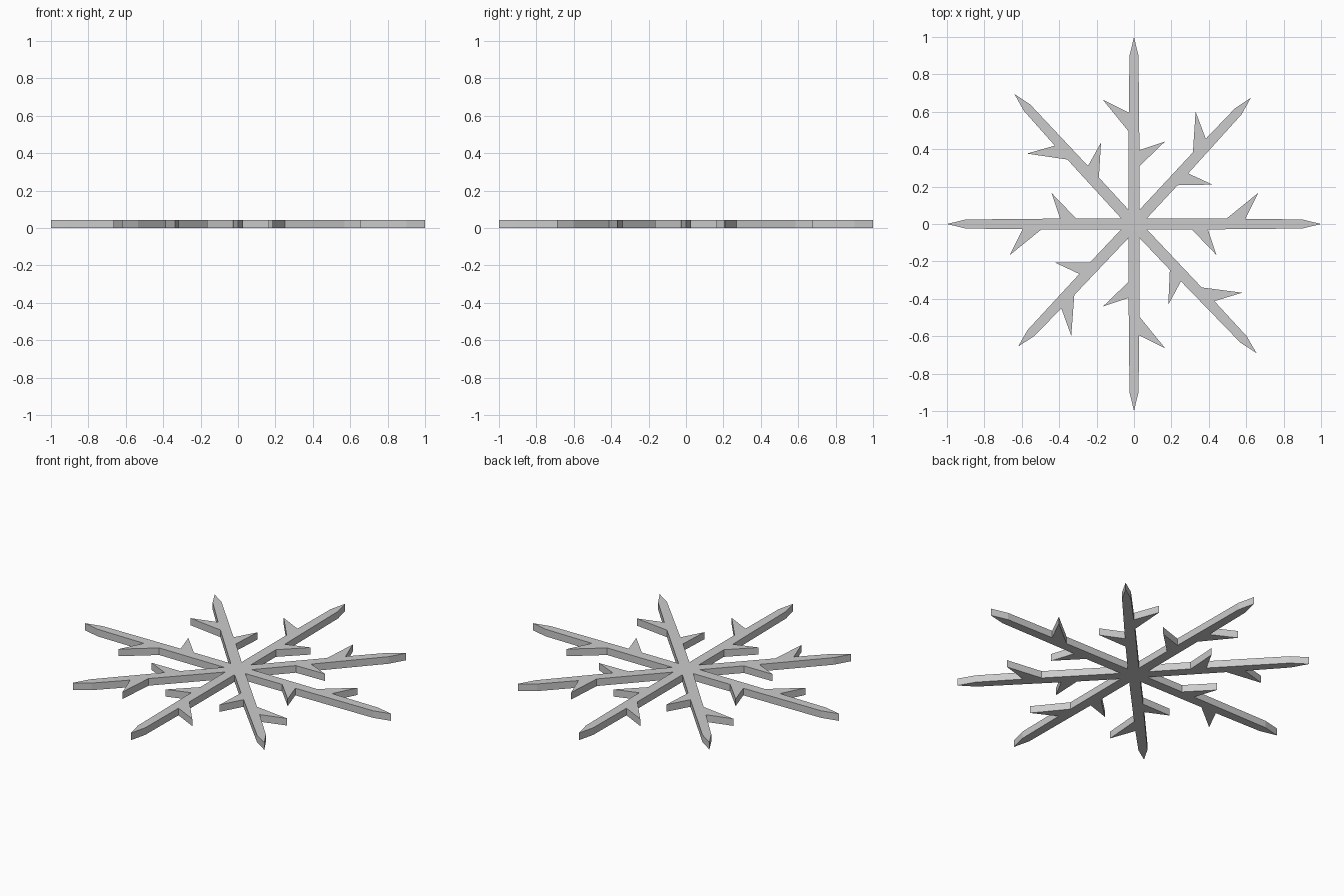
import bpy, bmesh
from math import radians, sin, cos

if "Cube" in bpy.data.objects:
    bpy.data.objects.remove(bpy.data.objects["Cube"])

THICK = 0.042
HALF = 0.03   # half width of an arm at its root
# (angle in degrees, length) of each arm, counter-clockwise
ARMS = [(0, 1.0), (47.2, 0.92), (90, 1.0), (132.6, 0.945),
        (180, 1.0), (226.6, 0.902), (270, 1.0), (313.5, 0.951)]


def arm_profile(length):
    """Arm outline as (along, sideways), right side out, left side back."""
    s = length - 0.1
    return [(0.31, -0.03), (0.44, -0.165), (0.395, -0.029),   # inner barb
            (s, -0.024), (length, 0), (s, 0.024),             # pointed tip
            (0.595, 0.028), (0.665, 0.167), (0.495, 0.029)]   # outer barb


# Whole snowflake outline: each arm followed by the notch to the next one
outline = []
for i, (deg, length) in enumerate(ARMS):
    a = radians(deg)
    for u, v in arm_profile(length):
        outline.append((u * cos(a) - v * sin(a), u * sin(a) + v * cos(a)))
    gap = radians((ARMS[(i + 1) % len(ARMS)][0] - deg) % 360)
    r = HALF / sin(gap / 2)
    outline.append((r * cos(a + gap / 2), r * sin(a + gap / 2)))

# Extrude the outline into a flat plate
bm = bmesh.new()
face = bm.faces.new([bm.verts.new((x, y, 0)) for x, y in outline])
ext = bmesh.ops.extrude_face_region(bm, geom=[face], use_keep_orig=True)
top = [g for g in ext["geom"] if isinstance(g, bmesh.types.BMVert)]
bmesh.ops.translate(bm, verts=top, vec=(0, 0, THICK))
bmesh.ops.recalc_face_normals(bm, faces=bm.faces)
bmesh.ops.triangulate(bm, faces=[f for f in bm.faces if len(f.verts) > 4])
mesh = bpy.data.meshes.new("snowflake")
bm.to_mesh(mesh)
bm.free()
bpy.context.collection.objects.link(bpy.data.objects.new("snowflake", mesh))
